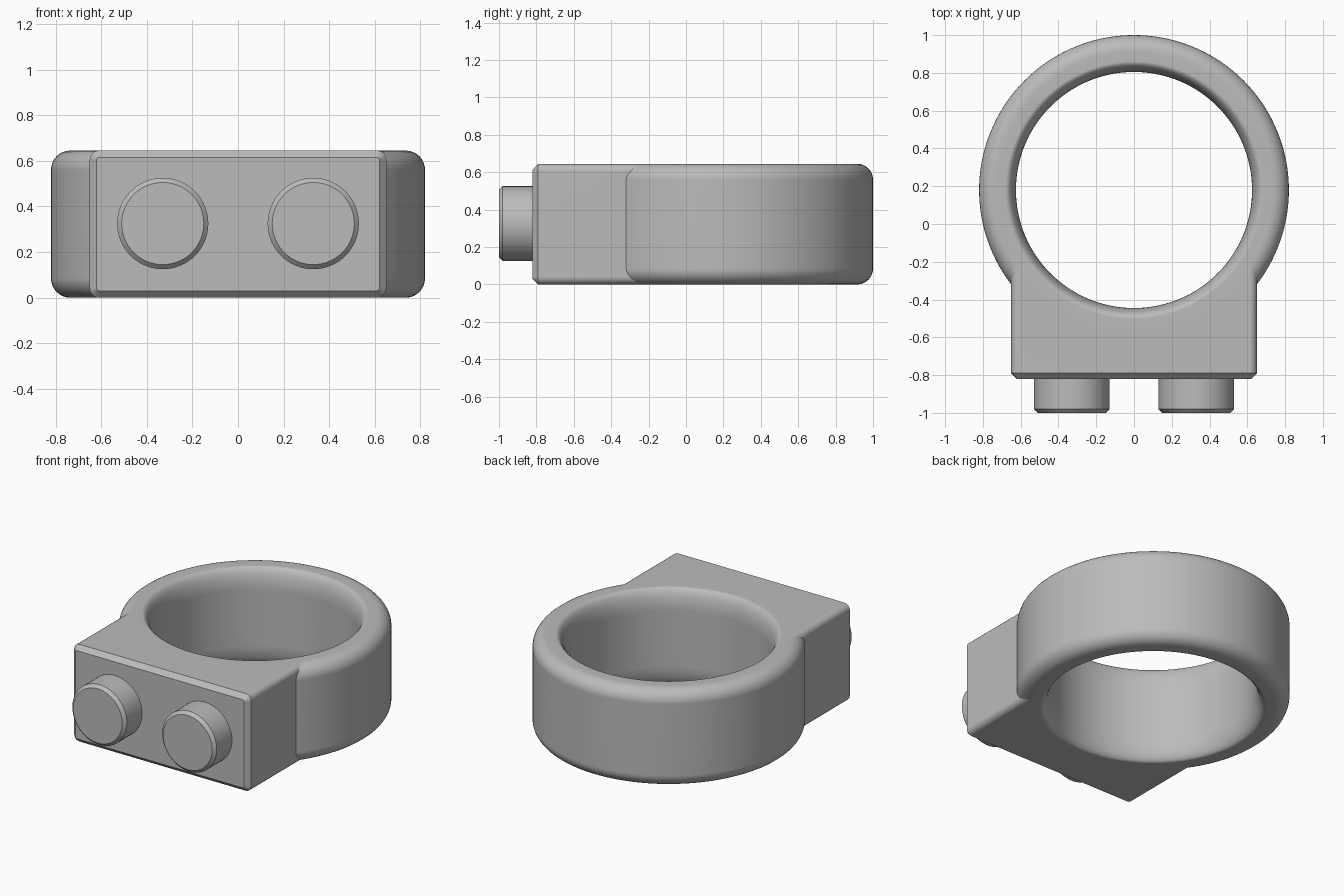
import bpy, bmesh
from math import pi, sin, cos, radians
from mathutils import Matrix, Vector

if "Cube" in bpy.data.objects:
    bpy.data.objects.remove(bpy.data.objects["Cube"], do_unlink=True)

HEIGHT, CENTRE_Y = 0.645, 0.18
OUTER_R, INNER_R = 0.82, 0.625

grey = bpy.data.materials.new("plain grey")
grey.use_nodes = True
grey.diffuse_color = (0.5, 0.5, 0.5, 1)
grey.node_tree.nodes["Principled BSDF"].inputs["Base Color"].default_value = (0.5, 0.5, 0.5, 1)


def make_object(name, bm):
    bmesh.ops.recalc_face_normals(bm, faces=bm.faces)
    mesh = bpy.data.meshes.new(name)
    bm.to_mesh(mesh)
    bm.free()
    mesh.materials.append(grey)
    obj = bpy.data.objects.new(name, mesh)
    bpy.context.collection.objects.link(obj)
    return obj


def revolve(name, profile, steps, matrix):
    """Spin (radius, height) points, which start and end on the axis."""
    bm = bmesh.new()
    verts = [bm.verts.new((r, 0, z)) for r, z in profile]
    edges = [bm.edges.new(pair) for pair in zip(verts, verts[1:])]
    bmesh.ops.spin(bm, geom=verts + edges, cent=(0, 0, 0), axis=(0, 0, 1),
                   angle=2 * pi, steps=steps)
    bmesh.ops.remove_doubles(bm, verts=bm.verts, dist=1e-5)
    bmesh.ops.transform(bm, matrix=matrix, verts=bm.verts)
    return make_object(name, bm)


def mirror_profile(lower):
    """Add the upper half of a profile that is symmetric about mid height."""
    return lower + [(r, HEIGHT - z) for r, z in reversed(lower)]


def activate(obj):
    bpy.ops.object.select_all(action="DESELECT")
    obj.select_set(True)
    bpy.context.view_layer.objects.active = obj


def combine(target, tool, operation):
    mod = target.modifiers.new(operation.lower(), "BOOLEAN")
    mod.operation, mod.solver, mod.object = operation, "EXACT", tool
    activate(target)
    bpy.ops.object.modifier_apply(modifier=mod.name)
    bpy.data.objects.remove(tool, do_unlink=True)


def smooth(obj, angle):
    activate(obj)
    bpy.ops.object.shade_smooth_by_angle(angle=radians(angle))
    obj.modifiers.new("weighted normals", "WEIGHTED_NORMAL").keep_sharp = True


ring_place = Matrix.Translation((0, CENTRE_Y, 0))

# Ring: a disc with rounded rims
fillet = 0.085
rim = [(OUTER_R - fillet + fillet * sin(a), fillet - fillet * cos(a))
       for a in (i * pi / 16 for i in range(9))]
ring = revolve("ring_body", mirror_profile([(0, 0)] + rim), 144, ring_place)

# Front block: rounded long edges and a chamfered face
bm = bmesh.new()
bmesh.ops.create_cube(bm, size=1)
bmesh.ops.scale(bm, vec=(1.30, 0.67, HEIGHT), verts=bm.verts)
bmesh.ops.translate(bm, vec=(0, -0.485, HEIGHT / 2), verts=bm.verts)
long_edges = [e for e in bm.edges
              if abs((e.verts[0].co - e.verts[1].co).y) > 0.1]
bmesh.ops.bevel(bm, geom=long_edges, offset=0.04, segments=5, profile=0.5,
                affect="EDGES")
bm.normal_update()
front = min(bm.faces, key=lambda f: f.calc_center_median().y)
bmesh.ops.bevel(bm, geom=list(front.edges), offset=0.03, segments=1,
                affect="EDGES")
block = make_object("front_block", bm)
combine(ring, block, "UNION")

# Finger hole: straight wall easing outward at both mouths
flare_r, flare_z = 0.055, 0.14
mouth = [(INNER_R + flare_r * (1 - sin(a)), flare_z * (1 - cos(a)))
         for a in (i * pi / 20 for i in range(11))]
hole = revolve("hole_cutter",
               mirror_profile([(0, -0.1), (INNER_R + flare_r, -0.1)] + mouth),
               144, ring_place)
hole.hide_render = True
combine(ring, hole, "DIFFERENCE")
smooth(ring, 24)

# Two round studs on the front face
for name, x in (("right_stud", -0.33), ("left_stud", 0.33)):
    place = Matrix.Translation((x, -0.8, 0.325)) @ Matrix.Rotation(pi / 2, 4, "X")
    stud = revolve(name, [(0, 0), (0.2, 0), (0.2, 0.18), (0.18, 0.2), (0, 0.2)],
                   64, place)
    smooth(stud, 30)
